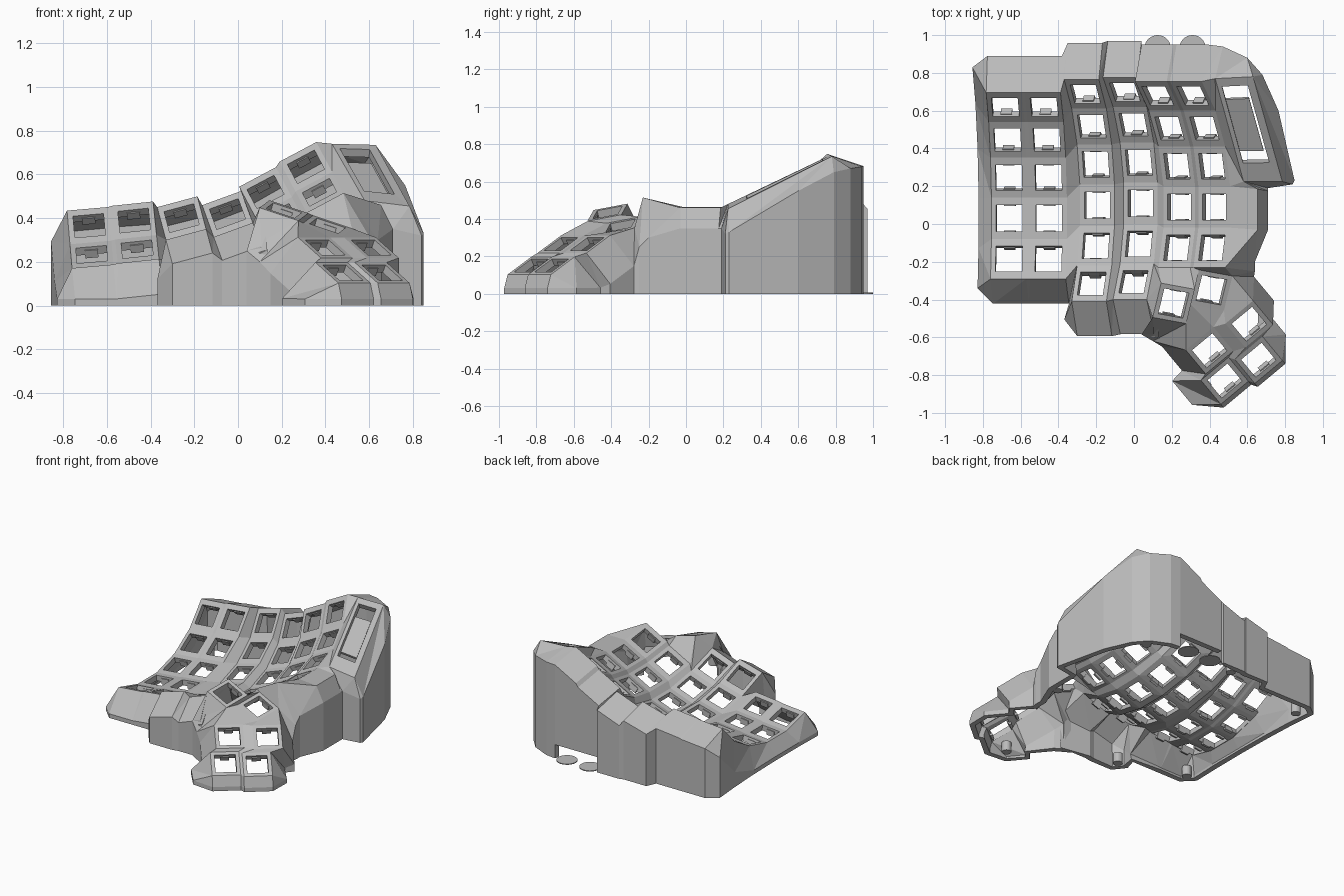
import bpy, bmesh, math
from mathutils import Matrix, Vector

cube = bpy.data.objects.get("Cube")
if cube:
    bpy.data.objects.remove(cube)

grey = bpy.data.materials.new("matte grey")
grey.use_nodes = True
grey.diffuse_color = (0.5, 0.5, 0.5, 1)
grey.node_tree.nodes["Principled BSDF"].inputs["Base Color"].default_value = (0.5, 0.5, 0.5, 1)

STEP = math.radians(15)           # curl between neighbouring rows
R = 0.831                         # radius of the curled columns
HV = R * math.tan(STEP / 2)       # half length of a key plate
HU, HOLE = 0.095, 0.07            # half width of a plate, half size of its hole
OUT, DROP = 0.085, 0.19           # shoulder of the wall around the plates


def make_object(name, bm):
    mesh = bpy.data.meshes.new(name)
    bm.to_mesh(mesh)
    bm.free()
    mesh.materials.append(grey)
    obj = bpy.data.objects.new(name, mesh)
    bpy.context.collection.objects.link(obj)
    return obj


shell = bmesh.new()
clips = bmesh.new()


def face(*pts):
    shell.faces.new([shell.verts.new(p) for p in pts])


def frame(outer, inner):
    """Four-sided frame around an opening."""
    for i in range(4):
        j = (i + 1) % 4
        face(outer[i], outer[j], inner[j], inner[i])


class Key:
    """Square plate with a switch hole; corners are named by side."""

    def __init__(self, matrix, hv):
        self.m, self.hv = matrix, hv
        self.tl, self.tr = self.at(-1, 1), self.at(1, 1)
        self.bl, self.br = self.at(-1, -1), self.at(1, -1)
        hole = [matrix @ Vector((a * HOLE, b * HOLE, 0)) for a, b in ((-1, -1), (1, -1), (1, 1), (-1, 1))]
        frame((self.bl, self.br, self.tr, self.tl), hole)
        for s in (-1, 1):
            bmesh.ops.create_cube(clips, size=1, matrix=matrix @ Matrix.Translation((0, s * 0.073, -0.035))
                                  @ Matrix.Diagonal((0.06, 0.018, 0.04, 1)))

    def at(self, su, sv):
        return self.m @ Vector((su * HU, sv * self.hv, 0))

    def rim(self, su, sv, du, dv):
        """A corner and the wall shoulder that lies outside it."""
        p = self.m @ Vector((su * HU + du * OUT, sv * self.hv + dv * OUT, -DROP))
        p.z = max(p.z, 0.03)
        return self.at(su, sv), p


# Finger columns: x, y, z of the lowest key, sideways tilt, number of rows
columns = []
for x, y, z, tilt, rows in ((-0.66, 0.03, 0.123, 5, 5), (-0.45, 0.03, 0.147, 6, 5),
                            (-0.195, 0.10, 0.165, 15, 6), (0.035, 0.11, 0.19, 20, 6),
                            (0.24, 0.09, 0.305, 28, 5), (0.425, 0.09, 0.42, 28, 5)):
    base = (Matrix.Translation((x, y, z)) @ Matrix.Rotation(-math.radians(tilt), 4, 'Y')
            @ Matrix.Translation((0, 0, R)))
    columns.append([Key(base @ Matrix.Rotation((3 - r) * STEP, 4, 'X')
                        @ Matrix.Translation((0, 0, -R)), HV) for r in range(rows)])
A, B, C, D, E, F = columns
for left, right in zip(columns, columns[1:]):
    for a, b in zip(left, right):
        face(a.br, b.bl, b.tl, a.tr)


# Thumb keys: centre, u axis, v axis
def thumb_key(centre, u, v):
    u, v = Vector(u).normalized(), Vector(v)
    n = u.cross(v).normalized()
    m = Matrix((u, n.cross(u), n)).transposed().to_4x4()
    return Key(Matrix.Translation(centre) @ m, HU)


upper = (0.93, -0.17, -0.31), (0.17, 0.96, 0.2)
lower = (0.77, 0.64, 0), (-0.557, 0.67, 0.5)
T1 = thumb_key((0.21, -0.42, 0.435), *upper)
T2 = thumb_key((0.41, -0.35, 0.365), *upper)
T3 = thumb_key((0.61, -0.53, 0.265), *lower)
T4 = thumb_key((0.40, -0.67, 0.265), *lower)
T5 = thumb_key((0.66, -0.72, 0.15), *lower)
T6 = thumb_key((0.48, -0.83, 0.15), *lower)

# Webs between the thumb keys and up to the finger columns
for a, b in ((T1, T2), (T4, T3), (T6, T5)):
    face(a.br, b.bl, b.tl, a.tr)
for a, b in ((T4, T6), (T3, T5)):
    face(a.bl, b.tl, b.tr, a.br)
face(T4.br, T6.tr, T5.tl, T3.bl)
face(T2.tr, T2.br, T3.tl, T3.tr)
face(T2.br, T4.tr, T3.tl)
face(T2.bl, T4.tr, T2.br)
face(T2.bl, T1.br, T4.tl, T4.tr)
face(F[4].bl, T2.tl, T2.tr, F[4].br)
face(E[4].bl, T1.tl, T1.tr, E[4].br)
face(E[4].br, T1.tr, T2.tl, F[4].bl)
face(D[5].tr, T1.tl, E[4].bl)
face(D[5].tr, D[5].br, T1.tl)
face(D[5].br, T1.bl, T1.tl)

# Display panel beside the last finger column
TL, TR = Vector((0.43, 0.77, 0.74)), Vector((0.63, 0.78, 0.735))
BL, BR = Vector((0.58, 0.225, 0.48)), Vector((0.785, 0.225, 0.455))


def panel(s, t):
    return TL.lerp(TR, s).lerp(BL.lerp(BR, s), t)


def panel_rect(s0, s1, t0, t1):
    return [panel(s0, t0), panel(s0, t1), panel(s1, t1), panel(s1, t0)]


frame(panel_rect(0, 1, 0, 1), panel_rect(0.12, 0.8, 0.08, 0.82))
G1, G2 = Vector((0.655, 0.185, 0.46)), Vector((0.655, -0.03, 0.46))
face(F[0].tr, F[0].br, TL)
face(F[0].br, F[1].br, BL, TL)
face(F[1].br, F[2].br, BL)
face(F[2].br, G1, BL)
face(F[2].br, F[3].br, G2, G1)
face(F[3].br, F[4].br, G2)

# Perimeter, clockwise from the back left: plate edge point, wall shoulder point
rims = []
for col in columns:
    rims += [col[0].rim(-1, 1, 0, 1), col[0].rim(1, 1, 0, 1)]
rims += [(p, Vector(q)) for p, q in (
    (TL, (0.47, 0.94, 0.68)), (TR, (0.60, 0.88, 0.67)), (TR, (0.68, 0.79, 0.65)),
    (TR, (0.765, 0.60, 0.55)), (BR, (0.85, 0.23, 0.33)), (BR, (0.84, 0.21, 0.32)),
    (BL, (0.71, 0.19, 0.35)), (G1, (0.71, 0.175, 0.35)), (G2, (0.71, -0.03, 0.35)),
    (F[4].br, (0.64, -0.2, 0.3)), (T2.tr, (0.64, -0.25, 0.25)))]
rims += [T3.rim(1, 1, 1, 0), T3.rim(1, -1, 1, 0), T5.rim(1, 1, 1.2, 0), T5.rim(1, -1, 1.2, 0),
         T5.rim(1, -1, 0, -1.6), T5.rim(-1, -1, 0, -1.6), T6.rim(1, -1, 0, -1.6),
         T6.rim(-1, -1, 0, -1.6), T6.rim(-1, -1, -1.4, 0), T6.rim(-1, 1, -1.4, 0),
         T4.rim(-1, -1, -1, 0), T4.rim(-1, 1, -1, 0),
         (T1.br, Vector((0.10, -0.62, 0.2))), (T1.bl, Vector((0.04, -0.585, 0.25)))]
for col in (D, C):
    rims += [col[5].rim(1, -1, 0, -1.2), col[5].rim(-1, -1, 0, -1.2)]
rims += [C[5].rim(-1, -1, -1, 0), (C[5].tl, B[4].rim(1, -1, 0, -1)[1])]
for col in (B, A):
    rims += [col[4].rim(1, -1, 0, -1), col[4].rim(-1, -1, 0, -1)]
rims += [A[4].rim(-1, -1, -1, 0)] + [k.rim(-1, 1, -1, 0) for k in reversed(A)]

# Shoulder and upright wall; the wall is raised behind columns E and F for the sockets
for i, (p, a) in enumerate(rims):
    q, b = rims[(i + 1) % len(rims)]
    low = 0.1 if 8 <= i <= 10 else 0
    if (p - q).length < 0.001:
        face(p, a, b)
    elif (a - b).length < 0.001:
        face(p, a, q)
    else:
        face(p, a, b)
        face(p, b, q)
    if (a - b).length > 0.001:
        face(a, (a.x, a.y, low), (b.x, b.y, low), b)

bmesh.ops.remove_doubles(shell, verts=shell.verts, dist=0.0005)
bmesh.ops.recalc_face_normals(shell, faces=shell.faces)
if sum(f.normal.z * f.calc_area() for f in shell.faces) < 0:
    bmesh.ops.reverse_faces(shell, faces=shell.faces)
case = make_object("keyboard_shell", shell)
solid = case.modifiers.new("thickness", 'SOLIDIFY')
solid.thickness, solid.offset = 0.04, -1
make_object("switch_clips", clips)

# Recessed plate in the display opening
plate = bmesh.new()
sink = Vector((-0.02, -0.015, -0.035))
plate.faces.new([plate.verts.new(p + sink) for p in panel_rect(0.04, 0.86, 0.18, 0.68)])
backing = make_object("display_backing", plate)
backing.modifiers.new("thickness", 'SOLIDIFY').thickness = 0.02

# Socket discs at the back and screw posts inside the wall
discs, posts = bmesh.new(), bmesh.new()
for x in (0.125, 0.31):
    bmesh.ops.create_cone(discs, cap_ends=True, segments=32, radius1=0.07, radius2=0.07, depth=0.006,
                          matrix=Matrix.Translation((x, 0.93, 0.003)))
for x, y in ((-0.76, 0.76), (-0.74, -0.34), (-0.28, -0.5), (0.38, -0.86), (0.64, -0.02), (0.58, 0.82), (-0.08, 0.9)):
    bmesh.ops.create_cone(posts, cap_ends=True, segments=20, radius1=0.032, radius2=0.032, depth=0.07,
                          matrix=Matrix.Translation((x, y, 0.035)))
make_object("socket_discs", discs)
make_object("screw_posts", posts)
